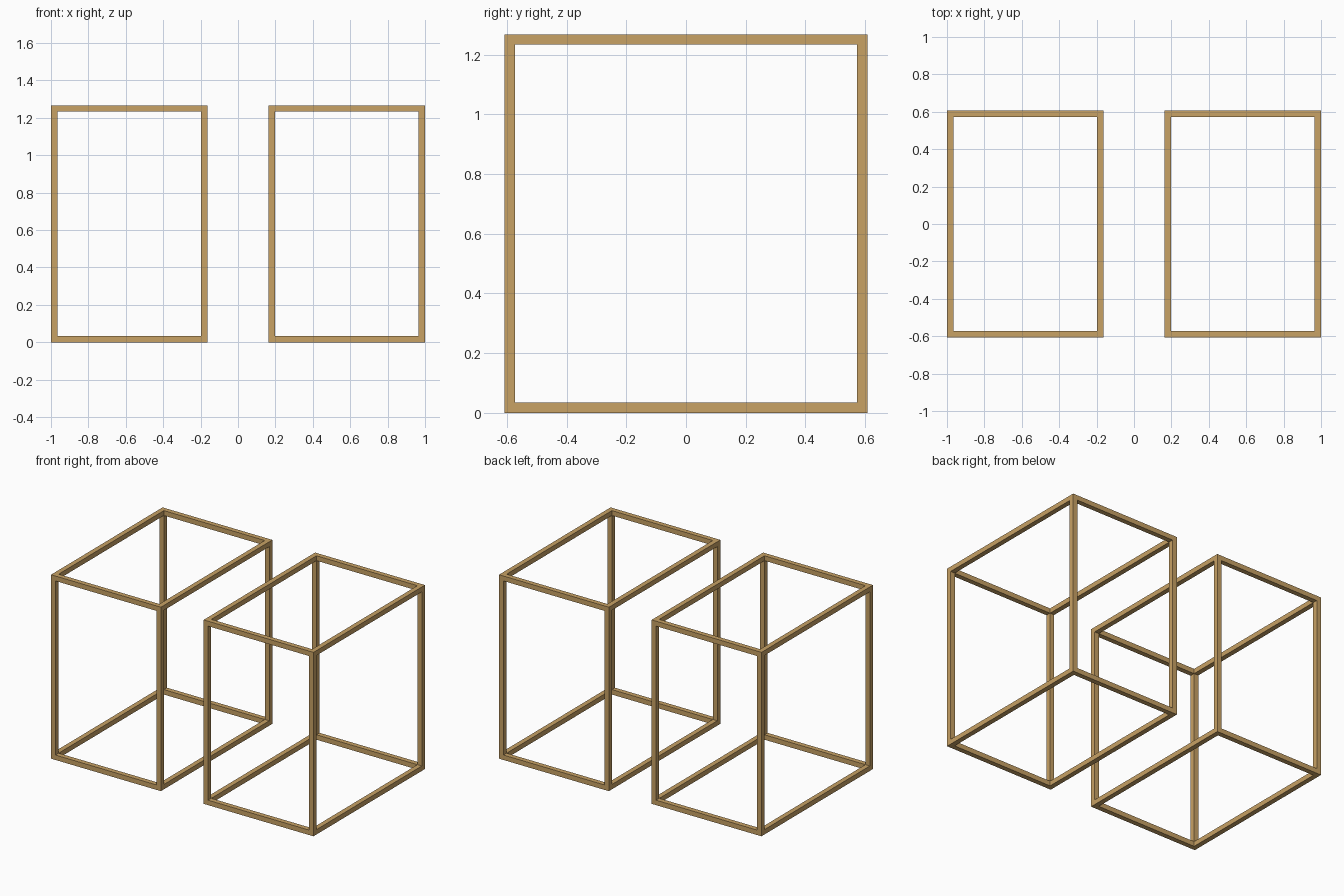
import bpy

if "Cube" in bpy.data.objects:
    bpy.data.objects.remove(bpy.data.objects["Cube"], do_unlink=True)

# Warm wood colour
wood = bpy.data.materials.new("light_wood")
wood.use_nodes = True
colour = (0.58, 0.36, 0.13, 1)
wood.diffuse_color = colour
wood.node_tree.nodes["Principled BSDF"].inputs["Base Color"].default_value = colour

BAR = 0.034                    # square bar thickness
INNER_X, OUTER_X = 0.163, 1.0  # extent of one frame away from the centre
HALF_Y, TOP = 0.607, 1.267


def bar(name, centre, size):
    bpy.ops.mesh.primitive_cube_add(size=1, location=centre)
    ob = bpy.context.object
    ob.name = name
    ob.scale = size
    bpy.ops.object.transform_apply(location=False, rotation=False, scale=True)
    ob.data.materials.append(wood)


mid_x = (INNER_X + OUTER_X) / 2
width = OUTER_X - INNER_X
xs = {"inner": INNER_X + BAR / 2, "outer": OUTER_X - BAR / 2}
ys = {"front": -HALF_Y + BAR / 2, "back": HALF_Y - BAR / 2}
zs = {"bottom": BAR / 2, "top": TOP - BAR / 2}

for side, s in (("left", 1), ("right", -1)):
    # Upright posts at the four corners
    for xn, x in xs.items():
        for yn, y in ys.items():
            bar(f"{side}_{yn}_{xn}_post", (s * x, y, TOP / 2), (BAR, BAR, TOP))
    # Rails butt between the posts at the floor and the top
    for zn, z in zs.items():
        for yn, y in ys.items():
            bar(f"{side}_{zn}_{yn}_rail", (s * mid_x, y, z), (width - 2 * BAR, BAR, BAR))
        for xn, x in xs.items():
            bar(f"{side}_{zn}_{xn}_rail", (s * x, 0, z), (BAR, 2 * HALF_Y - 2 * BAR, BAR))
